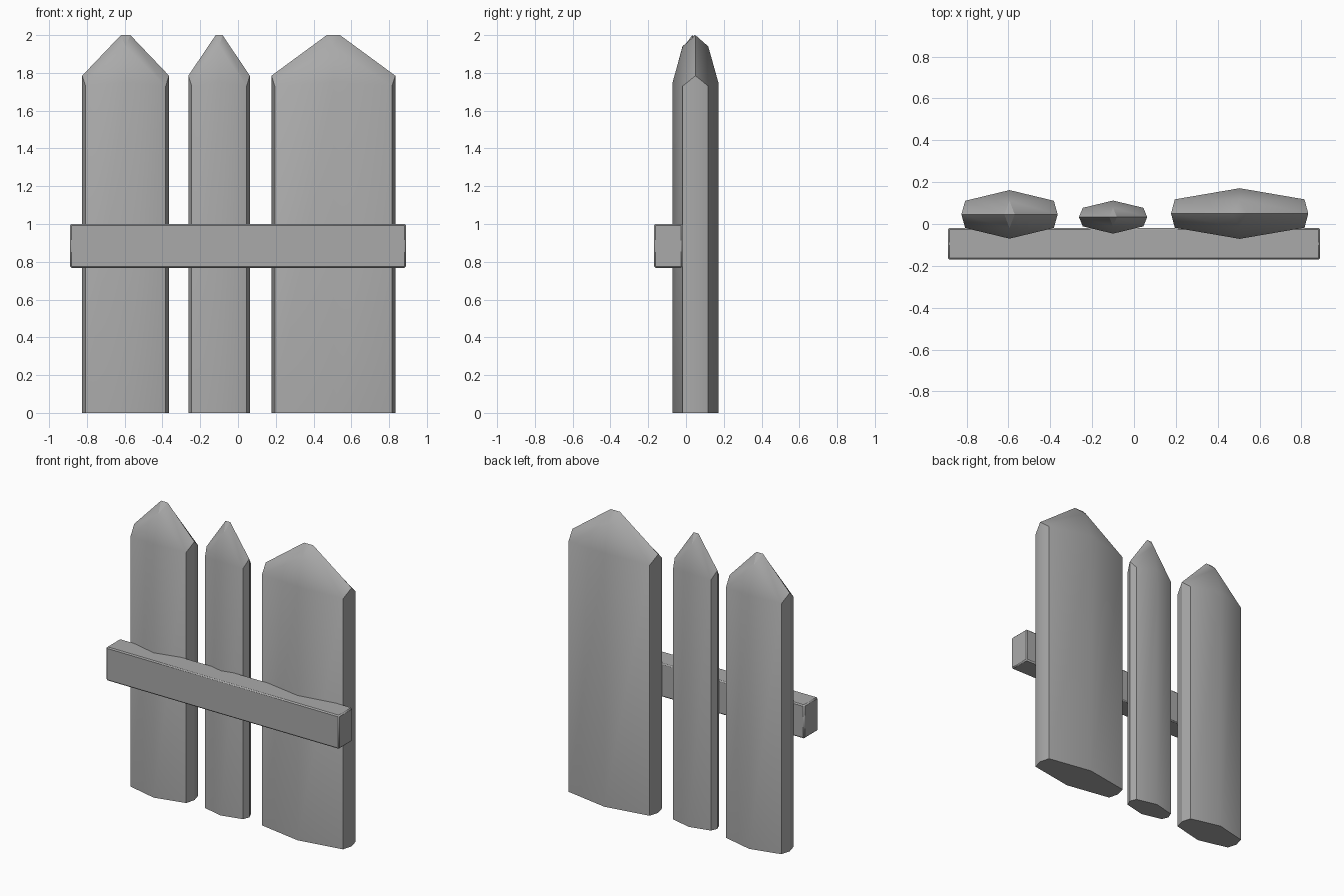
import bpy
import bmesh

cube = bpy.data.objects.get("Cube")
if cube:
    bpy.data.objects.remove(cube, do_unlink=True)

# Single grey material
grey = bpy.data.materials.new("weathered_grey")
grey.use_nodes = True
colour = (0.4, 0.4, 0.4, 1)
grey.diffuse_color = colour
grey.node_tree.nodes["Principled BSDF"].inputs["Base Color"].default_value = colour


def finish(bm, name):
    bmesh.ops.recalc_face_normals(bm, faces=bm.faces)
    mesh = bpy.data.meshes.new(name)
    bm.to_mesh(mesh)
    bm.free()
    mesh.materials.append(grey)
    obj = bpy.data.objects.new(name, mesh)
    bpy.context.collection.objects.link(obj)
    bpy.ops.object.select_all(action='DESELECT')
    obj.select_set(True)
    bpy.context.view_layer.objects.active = obj
    bpy.ops.object.shade_smooth_by_angle()
    return obj


def picket(name, cx, cy, half_width, half_depth, tip):
    """Eight-sided plank with a bevelled, pointed head."""
    bm = bmesh.new()
    edge_x = half_width - 0.018
    edge_y = half_depth * 0.56
    # Section: side, corner, back middle, ... with its shoulder height
    section = [(half_width, 0, 1.785), (edge_x, edge_y, 1.73),
               (0, half_depth, 1.75), (-edge_x, edge_y, 1.73),
               (-half_width, 0, 1.785), (-edge_x, -edge_y, 1.73),
               (0, -half_depth, 1.75), (edge_x, -edge_y, 1.73)]
    foot = [bm.verts.new((cx + x, cy + y, 0)) for x, y, z in section]
    shoulder = [bm.verts.new((cx + x, cy + y, z)) for x, y, z in section]
    right, left = [bm.verts.new((cx + s * tip, cy, 2)) for s in (1, -1)]
    back, front = [bm.verts.new((cx, cy + s * edge_y, 1.94)) for s in (1, -1)]
    head = [right, back, back, back, left, front, front, front]

    bm.faces.new(foot)
    for i in range(8):
        j = (i + 1) % 8
        bm.faces.new((foot[i], foot[j], shoulder[j], shoulder[i]))
        ring = [shoulder[i], shoulder[j], head[j]]
        if head[i] != head[j]:
            ring.append(head[i])
        bm.faces.new(ring)
    bm.faces.new((right, back, left))
    bm.faces.new((left, front, right))
    return finish(bm, name)


# Three upright pickets
picket("right_picket", -0.595, 0.046, 0.23, 0.116, 0.025)
picket("middle_picket", -0.1, 0.033, 0.163, 0.079, 0.018)
picket("left_picket", 0.505, 0.05, 0.328, 0.121, 0.035)

# Horizontal rail with softened edges
bm = bmesh.new()
bmesh.ops.create_cube(bm, size=1)
bmesh.ops.scale(bm, vec=(1.78, 0.152, 0.232), verts=bm.verts)
bmesh.ops.translate(bm, vec=(0, -0.094, 0.884), verts=bm.verts)
rail = finish(bm, "rail")
bevel = rail.modifiers.new("soft_edges", 'BEVEL')
bevel.width = 0.008
bevel.segments = 1
